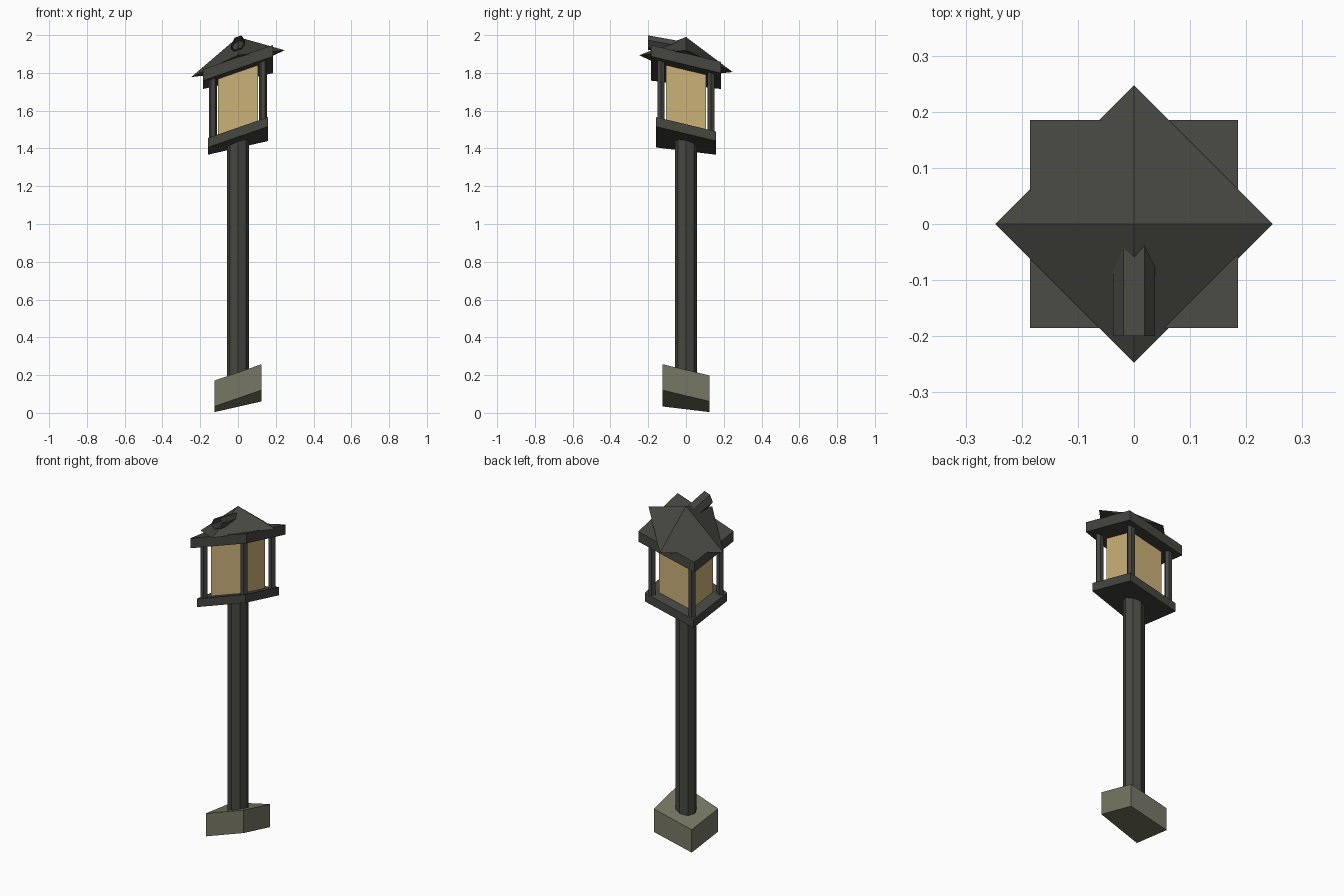
import bpy, bmesh, math
from mathutils import Matrix, Vector

if "Cube" in bpy.data.objects:
    bpy.data.objects.remove(bpy.data.objects["Cube"])


def material(name, rgb):
    m = bpy.data.materials.new(name)
    m.diffuse_color = (*rgb, 1)
    m.use_nodes = True
    m.node_tree.nodes["Principled BSDF"].inputs["Base Color"].default_value = m.diffuse_color
    return m


IRON = material("dark_iron", (0.061, 0.063, 0.051))
STONE = material("grey_stone", (0.185, 0.185, 0.13))
GLASS = material("amber_glass", (0.60, 0.44, 0.19))


def lean(x, y):
    """Crooked tilt shared by the whole lamp: height offset at a plan position."""
    h = max(abs(x), abs(y), 1e-6)
    return 0.287 * x - 0.18 * y - 0.06 * x * y / h


def finish(name, bm, mat):
    for v in bm.verts:
        v.co.z += lean(v.co.x, v.co.y)
    bmesh.ops.recalc_face_normals(bm, faces=bm.faces)
    me = bpy.data.meshes.new(name)
    bm.to_mesh(me)
    bm.free()
    me.materials.append(mat)
    ob = bpy.data.objects.new(name, me)
    bpy.context.collection.objects.link(ob)
    return ob


def prism(name, mat, sides, r0, r1, z0, z1, at=(0, 0), turn=0.0):
    """Upright prism, or pyramid when r1 is zero."""
    bm = bmesh.new()
    ring = lambda r, z: [bm.verts.new((at[0] + r * math.cos(turn + i * math.tau / sides),
                                       at[1] + r * math.sin(turn + i * math.tau / sides), z))
                         for i in range(sides)]
    low = ring(r0, z0)
    bm.faces.new(low)
    if r1:
        high = ring(r1, z1)
        bm.faces.new(high)
    else:
        high = [bm.verts.new((*at, z1))] * sides
    for i in range(sides):
        j = (i + 1) % sides
        corners = [low[i], low[j], high[j]] + ([high[i]] if r1 else [])
        bm.faces.new(corners)
    return finish(name, bm, mat)


def slab(name, mat, half, z0, z1):
    r = half * math.sqrt(2)
    return prism(name, mat, 4, r, r, z0, z1, turn=math.pi / 4)


# Foot and post
slab("stone_base", STONE, 0.125, 0.055, 0.192)
prism("lamp_post", IRON, 8, 0.059, 0.059, 0.18, 1.45)

# Lantern housing
slab("lantern_floor", IRON, 0.16, 1.432, 1.482)
slab("lantern_glass", GLASS, 0.105, 1.482, 1.79)
slab("lantern_eave", IRON, 0.185, 1.79, 1.85)
for sx in (-1, 1):
    for sy in (-1, 1):
        prism("corner_bar", IRON, 6, 0.022, 0.022, 1.475, 1.80, at=(sx * 0.132, sy * 0.132))

# Pyramid roof turned on its corner
prism("roof", IRON, 4, 0.247, 0, 1.849, 1.99)

# Open six-sided tube lying on the front of the roof
bm = bmesh.new()
rings = [[bm.verts.new((0.037 * math.cos(i * math.tau / 6), y,
                        1.924 + 0.037 * math.sin(i * math.tau / 6)))
          for i in range(6)] for y in (-0.2, -0.03)]
for i in range(6):
    j = (i + 1) % 6
    bm.faces.new((rings[0][i], rings[0][j], rings[1][j], rings[1][i]))
finish("roof_tube", bm, IRON)
